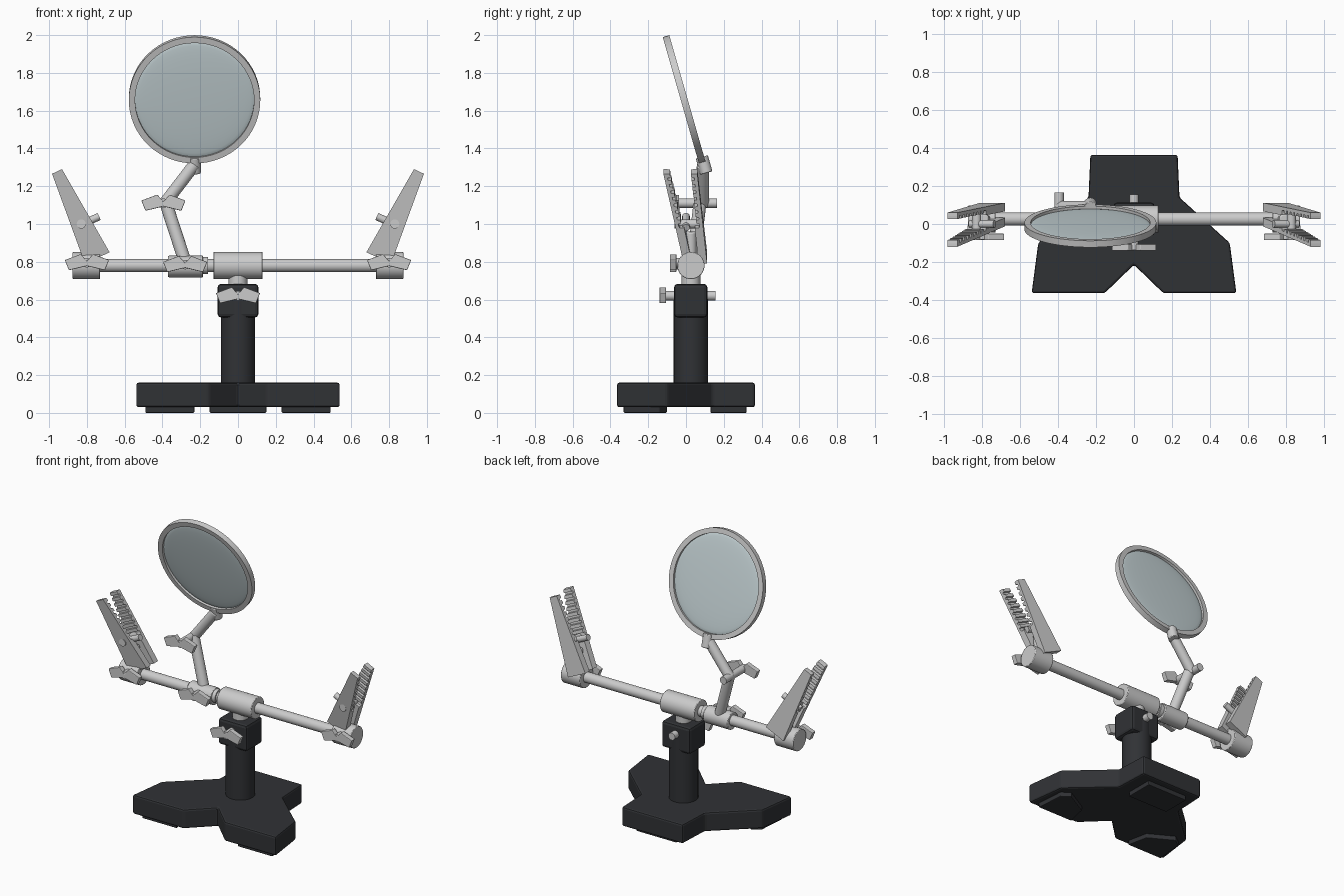
import bpy, bmesh, math
from mathutils import Vector

if "Cube" in bpy.data.objects:
    bpy.data.objects.remove(bpy.data.objects["Cube"])

dark = bpy.data.materials.new("black_iron")
dark.diffuse_color = (0.03, 0.032, 0.036, 1)
dark.use_nodes = True
dark.node_tree.nodes["Principled BSDF"].inputs["Base Color"].default_value = dark.diffuse_color
glass = bpy.data.materials.new("lens_glass")
glass.diffuse_color = (0.56, 0.65, 0.67, 0.7)
glass.use_nodes = True
glass.node_tree.nodes["Principled BSDF"].inputs["Base Color"].default_value = glass.diffuse_color
YC = 0.026  # depth of the column and crossbar


def finish(name, bm, mat=None, bevel=0, smooth=True):
    bmesh.ops.recalc_face_normals(bm, faces=bm.faces)
    me = bpy.data.meshes.new(name)
    bm.to_mesh(me)
    bm.free()
    ob = bpy.data.objects.new(name, me)
    bpy.context.collection.objects.link(ob)
    if mat:
        me.materials.append(mat)
    if bevel:
        m = ob.modifiers.new("bevel", 'BEVEL')
        m.width, m.segments, m.limit_method = bevel, 2, 'ANGLE'
    if smooth:
        bpy.ops.object.select_all(action='DESELECT')
        ob.select_set(True)
        bpy.context.view_layer.objects.active = ob
        bpy.ops.object.shade_smooth_by_angle(angle=math.radians(35))
    return ob


def prism(name, pts, offset, mat=None, bevel=0):
    bm = bmesh.new()
    f = bm.faces.new([bm.verts.new(p) for p in pts])
    r = bmesh.ops.extrude_face_region(bm, geom=[f])
    vs = [v for v in r['geom'] if isinstance(v, bmesh.types.BMVert)]
    bmesh.ops.translate(bm, verts=vs, vec=offset)
    return finish(name, bm, mat, bevel, False)


def rod(name, a, b, r, mat=None, bevel=0):
    a, b = Vector(a), Vector(b)
    bm = bmesh.new()
    bmesh.ops.create_cone(bm, cap_ends=True, segments=32, radius1=r, radius2=r, depth=(b - a).length)
    ob = finish(name, bm, mat, bevel)
    ob.rotation_euler = (b - a).to_track_quat('Z', 'Y').to_euler()
    ob.location = (a + b) / 2
    return ob


def wing_nut(name, x, y, z, back):
    """Butterfly nut facing the front, with its screw running back to y = back."""
    half = [(0, -0.017), (0.095, -0.04), (0.117, 0.014), (0.032, 0.046), (0, 0.008)]
    outline = half + [(-px, pz) for px, pz in half[3:0:-1]]
    prism(name, [(x + px, y, z + pz) for px, pz in outline], (0, 0.034, 0), bevel=0.004)
    rod(name + "_screw", (x, y + 0.004, z), (x, back, z), 0.025)


# Three-armed base with foot pads
half = [(0.23, 0.365), (0.24, 0.14), (0.505, -0.10), (0.54, -0.365), (0.155, -0.365)]
outline = half + [(0, -0.215)] + [(-x, y) for x, y in reversed(half)]
prism("base", [(x, y, 0.03) for x, y in outline], (0, 0, 0.13), dark, 0.012)
prism("foot_pad_back", [(-.15, .13, 0), (.15, .13, 0), (.15, .32, 0), (-.15, .32, 0)], (0, 0, 0.04), dark, 0.005)
for s, side in ((-1, "left"), (1, "right")):
    pad = [(.23, -.33), (.49, -.33), (.475, -.14), (.42, -.10), (.26, -.19)]
    prism("foot_pad_" + side, [(s * x, y, 0) for x, y in pad], (0, 0, 0.04), dark, 0.005)

# Column, head block and its clamp screw
rod("column", (0, YC, 0.15), (0, YC, 0.6), 0.091, dark)
prism("head_block", [(-.108, -.063, .505), (.108, -.063, .505), (.108, .113, .505), (-.108, .113, .505)],
      (0, 0, 0.178), dark, 0.018)
wing_nut("head_wing_nut", 0, -0.14, 0.62, 0.155)
rod("head_neck", (0, YC, 0.66), (0, YC, 0.75), 0.05)

# Crossbar and sleeves
rod("crossbar", (-0.8, YC, 0.78), (0.8, YC, 0.78), 0.035)
rod("centre_sleeve", (-0.13, YC, 0.78), (0.13, YC, 0.78), 0.072, bevel=0.004)
rod("arm_sleeve", (-0.37, YC, 0.775), (-0.185, YC, 0.775), 0.057, bevel=0.004)
rod("arm_sleeve_collar", (-0.19, YC, 0.78), (-0.16, YC, 0.78), 0.045)


def jaw(name, s, base_y, tip_y, inward):
    """Tapered clip jaw, toothed on its inner side; inward is +1 or -1 in y."""
    L, along, across = 0.505, Vector((0.422 * s, 0, 0.907)), Vector((-0.907 * s, 0, 0.422))
    side = [(0, 0), (0, 0.045), (0.2, 0.045), (0.2, 0.022)]
    n, start = 8, 0.21
    step = (L - start) / n
    for i in range(n):
        w = start + i * step
        side += [(w, 0.018), (w + step * 0.35, 0.018), (w + step * 0.4, 0.034), (w + step * 0.95, 0.034)]
    side += [(L, 0.018), (L, 0)]
    bm = bmesh.new()
    rings = []
    for u in (-1, 1):
        ring = []
        for w, d in side:
            t = w / L
            hw = 0.072 - 0.014 * min(t / 0.3, 1) - 0.029 * max(0, (t - 0.3) / 0.7)
            p = Vector((0.745 * s, base_y + (tip_y - base_y) * t + inward * d, 0.82))
            ring.append(bm.verts.new(p + along * w + across * (u * hw)))
        rings.append(ring)
        bm.faces.new(ring)
    for i in range(len(side)):
        j = (i + 1) % len(side)
        bm.faces.new((rings[0][i], rings[0][j], rings[1][j], rings[1][i]))
    return finish(name, bm, smooth=False)


# Spring clips at both ends of the bar
for s, side in ((-1, "left"), (1, "right")):
    rod("clip_sleeve_" + side, (s * 0.73, YC, 0.78), (s * 0.875, YC, 0.78), 0.072, bevel=0.004)
    wing_nut("clip_wing_nut_" + side, s * 0.8, -0.085, 0.795, YC)
    rod("clip_post_" + side, (s * 0.785, YC, 0.79), (s * 0.795, YC, 0.96), 0.03, bevel=0.01)
    jaw("clip_front_jaw_" + side, s, -0.012, -0.12, 1)
    jaw("clip_back_jaw_" + side, s, 0.112, 0.06, -1)
    rod("clip_pivot_" + side, (s * 0.865, 0.0, 0.98), (s * 0.735, 0.0, 1.04), 0.02)
    rod("clip_spring_" + side, (s * 0.83, -0.06, 1.0), (s * 0.83, 0.085, 1.0), 0.024)

# Jointed arm holding the magnifier
wing_nut("arm_base_wing_nut", -0.28, -0.085, 0.785, YC)
rod("lower_link", (-0.277, 0.035, 0.79), (-0.385, 0.075, 1.12), 0.034, bevel=0.006)
wing_nut("elbow_wing_nut", -0.395, -0.07, 1.11, 0.165)
rod("upper_link", (-0.395, 0.088, 1.1), (-0.23, 0.09, 1.315), 0.033, bevel=0.006)
rod("lens_holder", (-0.23, 0.108, 1.27), (-0.23, 0.084, 1.355), 0.033, bevel=0.004)

# Magnifier rim (turned profile) and biconvex lens
bm = bmesh.new()
prof = [bm.verts.new((r, 0, h)) for r, h in ((.315, -.018), (.348, -.018), (.348, .018), (.315, .018))]
edges = [bm.edges.new((prof[i], prof[(i + 1) % 4])) for i in range(4)]
bmesh.ops.spin(bm, geom=prof + edges, cent=(0, 0, 0), axis=(0, 0, 1), angle=2 * math.pi, steps=64)
bmesh.ops.remove_doubles(bm, verts=bm.verts, dist=1e-4)
rim = finish("magnifier_rim", bm)
bm = bmesh.new()
bmesh.ops.create_uvsphere(bm, u_segments=64, v_segments=16, radius=0.32)
bmesh.ops.scale(bm, verts=bm.verts, vec=(1, 1, 0.05))
lens = finish("magnifier_lens", bm, glass)
for ob in (rim, lens):
    ob.location = (-0.23, -0.01, 1.66)
    ob.rotation_euler.x = math.radians(-74)
